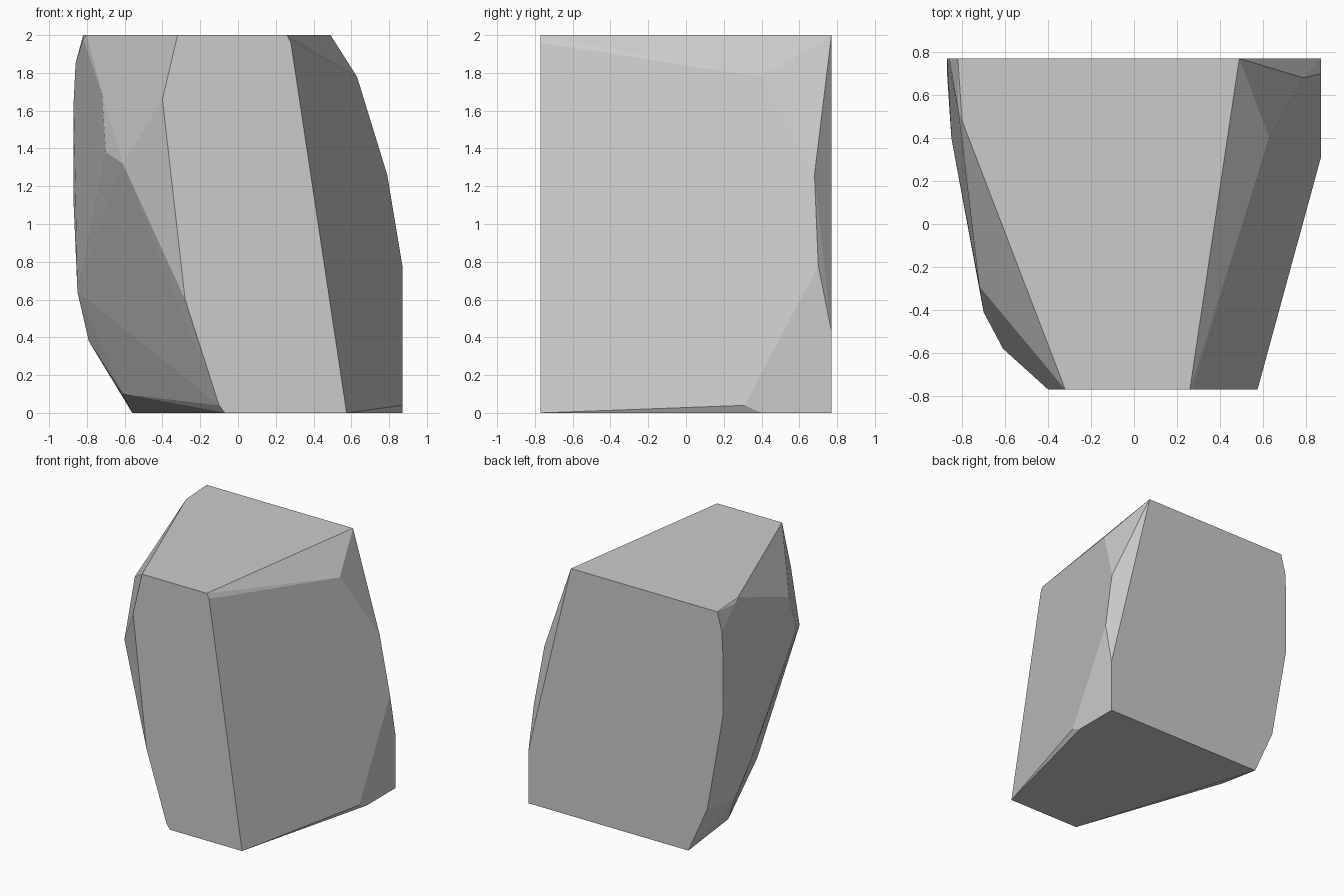
import bpy
import bmesh
from math import radians

cube = bpy.data.objects.get("Cube")
if cube:
    bpy.data.objects.remove(cube, do_unlink=True)

HALF = 0.77   # half depth of the block
TOP = 2.0

# Flat front and back cuts as (x, z) outlines
front = [(-0.32, TOP), (0.26, TOP), (0.28, 1.96), (0.575, 0), (-0.07, 0),
         (-0.10, 0.04), (-0.28, 0.60), (-0.40, 1.66)]
back = [(-0.82, TOP), (0.49, TOP), (0.87, 0.43), (0.87, 0), (-0.56, 0),
        (-0.73, 0.38), (-0.87, 1.17), (-0.87, 1.65), (-0.86, 1.85)]

# Corners of the chipped facets between the two cuts
right_corners = [(0.63, 0.40, 1.78), (0.79, 0.68, 1.26), (0.87, 0.70, 0.78),
                 (0.87, 0.31, 0.04), (0.87, 0.40, 0)]
left_corners = [(-0.80, 0.48, TOP), (-0.82, 0.54, 1.98), (-0.72, -0.29, 1.69),
                (-0.70, -0.41, 1.38), (-0.61, -0.58, 1.32), (-0.87, 0.70, 1.1),
                (-0.85, 0.40, 0.64), (-0.79, 0.51, 0.38), (-0.61, 0.33, 0.10)]

corners = [(x, -HALF, z) for x, z in front] + [(x, HALF, z) for x, z in back]
corners += right_corners + left_corners

# Wrap the corners into one faceted stone
bm = bmesh.new()
for co in corners:
    bm.verts.new(co)
hull = bmesh.ops.convex_hull(bm, input=bm.verts[:])
inside = {g for g in hull["geom_interior"] + hull["geom_unused"]
          if isinstance(g, bmesh.types.BMVert)}
bmesh.ops.delete(bm, geom=list(inside), context="VERTS")
bmesh.ops.dissolve_limit(bm, angle_limit=radians(2), verts=bm.verts[:], edges=bm.edges[:])
bmesh.ops.recalc_face_normals(bm, faces=bm.faces[:])

mesh = bpy.data.meshes.new("stone_block")
bm.to_mesh(mesh)
bm.free()
stone = bpy.data.objects.new("stone_block", mesh)
bpy.context.collection.objects.link(stone)

# Plain grey stone
grey = bpy.data.materials.new("stone_grey")
grey.use_nodes = True
colour = (0.6, 0.6, 0.6, 1)
grey.diffuse_color = colour
grey.node_tree.nodes["Principled BSDF"].inputs["Base Color"].default_value = colour
mesh.materials.append(grey)
